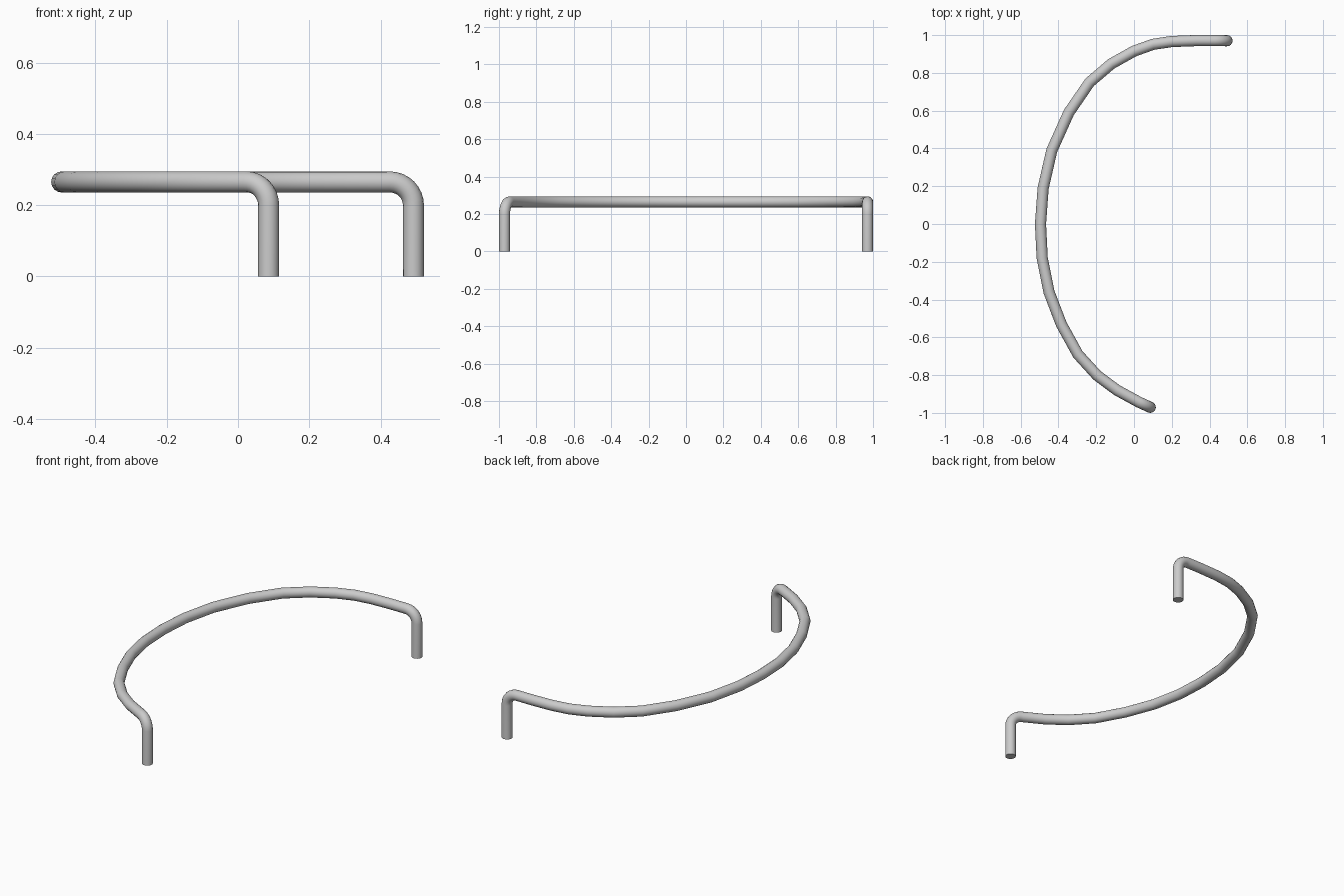
import bpy
from math import sin, cos, pi
from mathutils import Vector

if "Cube" in bpy.data.objects:
    bpy.data.objects.remove(bpy.data.objects["Cube"])

R, TOP, BEND = 0.0295, 0.265, 0.066   # tube radius, rail height, elbow radius

# plan of the curved rail, between the two elbows
rail = [(0.33, 0.971), (0.2, 0.966), (0.1, 0.951), (0.0, 0.915), (-0.12, 0.848),
        (-0.235, 0.75), (-0.345, 0.59), (-0.435, 0.39), (-0.481, 0.19), (-0.495, 0.0),
        (-0.486, -0.18), (-0.45, -0.36), (-0.385, -0.53), (-0.297, -0.69),
        (-0.195, -0.802), (-0.09, -0.88)]


def leg(foot, toward):
    """Points from the foot up the leg and round the elbow."""
    foot = Vector((*foot, 0))
    d = (Vector((*toward, 0)) - foot).normalized()
    pts = [foot]
    for i in range(9):
        a = i / 8 * pi / 2
        pts.append(foot + d * BEND * (1 - cos(a))
                   + Vector((0, 0, TOP - BEND + BEND * sin(a))))
    return pts


path = leg((0.4925, 0.9705), rail[0])
path += [Vector((x, y, TOP)) for x, y in rail]
path += reversed(leg((0.086, -0.9705), (-0.09, -0.89)))

# bent tube handle
curve = bpy.data.curves.new("handle_rail", 'CURVE')
curve.dimensions = '3D'
curve.bevel_depth = R
curve.bevel_resolution = 6
curve.use_fill_caps = True
spline = curve.splines.new('POLY')
spline.points.add(len(path) - 1)
for p, co in zip(spline.points, path):
    p.co = (*co, 1)
obj = bpy.data.objects.new("handle_rail", curve)
bpy.context.collection.objects.link(obj)
bpy.context.view_layer.objects.active = obj
obj.select_set(True)
bpy.ops.object.convert(target='MESH')
bpy.ops.object.shade_smooth_by_angle()
